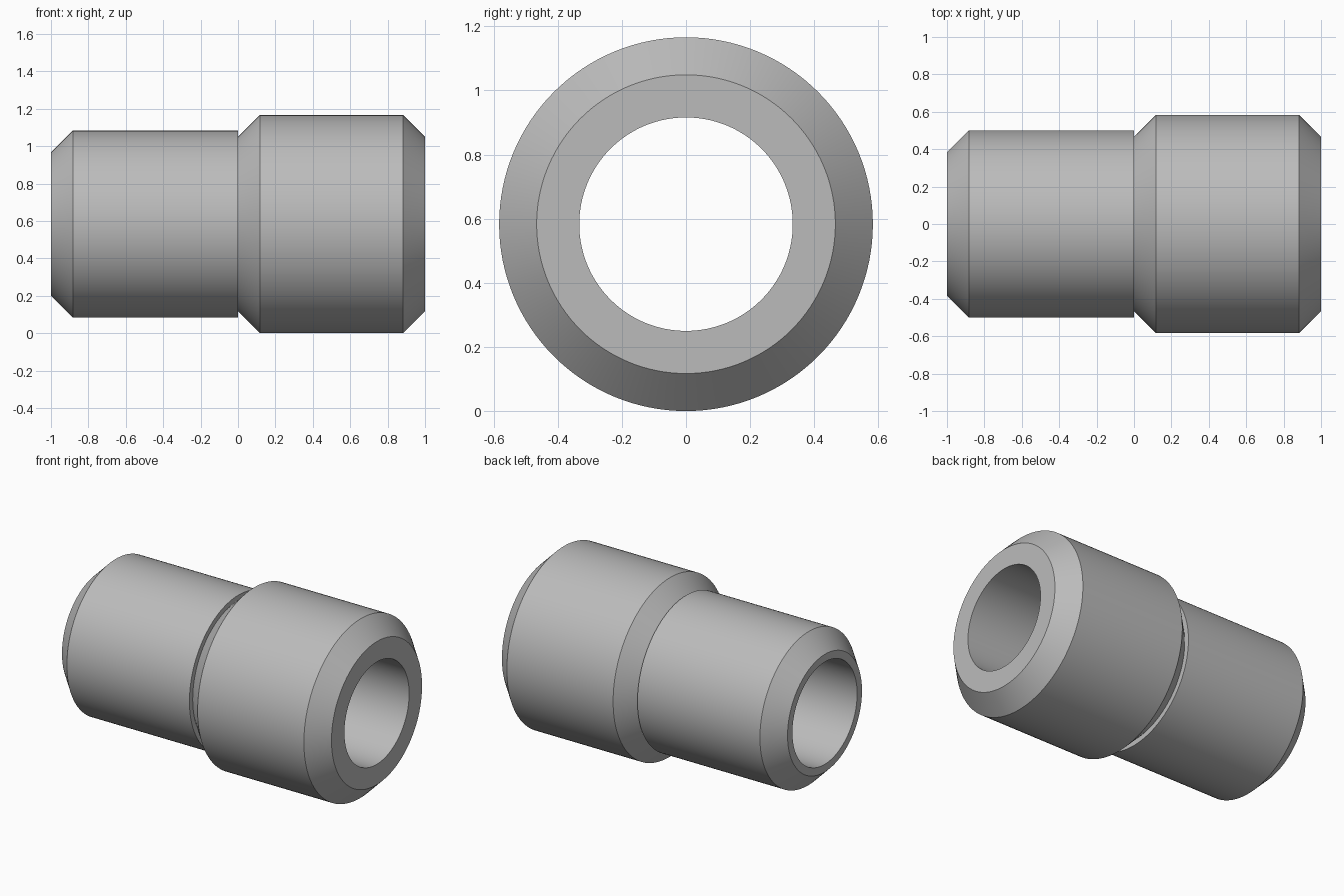
import bpy
import bmesh
import math
from mathutils import Matrix, Vector

cube = bpy.data.objects.get("Cube")
if cube:
    bpy.data.objects.remove(cube, do_unlink=True)

OUTER, INNER, BORE, CHAMFER = 0.583, 0.5, 0.333, 0.117
SEGMENTS = 128

# Plain grey metal
metal = bpy.data.materials.new("grey_metal")
metal.use_nodes = True
grey = (0.5, 0.5, 0.5, 1.0)
metal.diffuse_color = grey
metal.node_tree.nodes["Principled BSDF"].inputs["Base Color"].default_value = grey

# Closed wall section as (x, radius): narrow sleeve, step, wide sleeve, bore
profile = [
    (-1, BORE),
    (-1, INNER - CHAMFER),
    (-1 + CHAMFER, INNER),
    (0, INNER),
    (0, OUTER - CHAMFER),
    (CHAMFER, OUTER),
    (1 - CHAMFER, OUTER),
    (1, OUTER - CHAMFER),
    (1, BORE),
]


def lathe(name, section, material):
    """Revolve a closed section around the x axis."""
    bm = bmesh.new()
    rings = []
    for i in range(SEGMENTS):
        turn = Matrix.Rotation(math.tau * i / SEGMENTS, 3, "X")
        rings.append([bm.verts.new(turn @ Vector((x, 0, r))) for x, r in section])
    for i, ring in enumerate(rings):
        following = rings[(i + 1) % SEGMENTS]
        for j in range(len(section)):
            k = (j + 1) % len(section)
            bm.faces.new((ring[j], ring[k], following[k], following[j]))
    bmesh.ops.recalc_face_normals(bm, faces=bm.faces)
    mesh = bpy.data.meshes.new(name)
    bm.to_mesh(mesh)
    bm.free()
    mesh.materials.append(material)
    obj = bpy.data.objects.new(name, mesh)
    bpy.context.collection.objects.link(obj)
    return obj


# Hollow stepped coupling resting on the ground
coupling = lathe("stepped_coupling", profile, metal)
coupling.location.z = OUTER

bpy.ops.object.select_all(action="DESELECT")
coupling.select_set(True)
bpy.context.view_layer.objects.active = coupling
bpy.ops.object.shade_smooth_by_angle(angle=math.radians(30))
